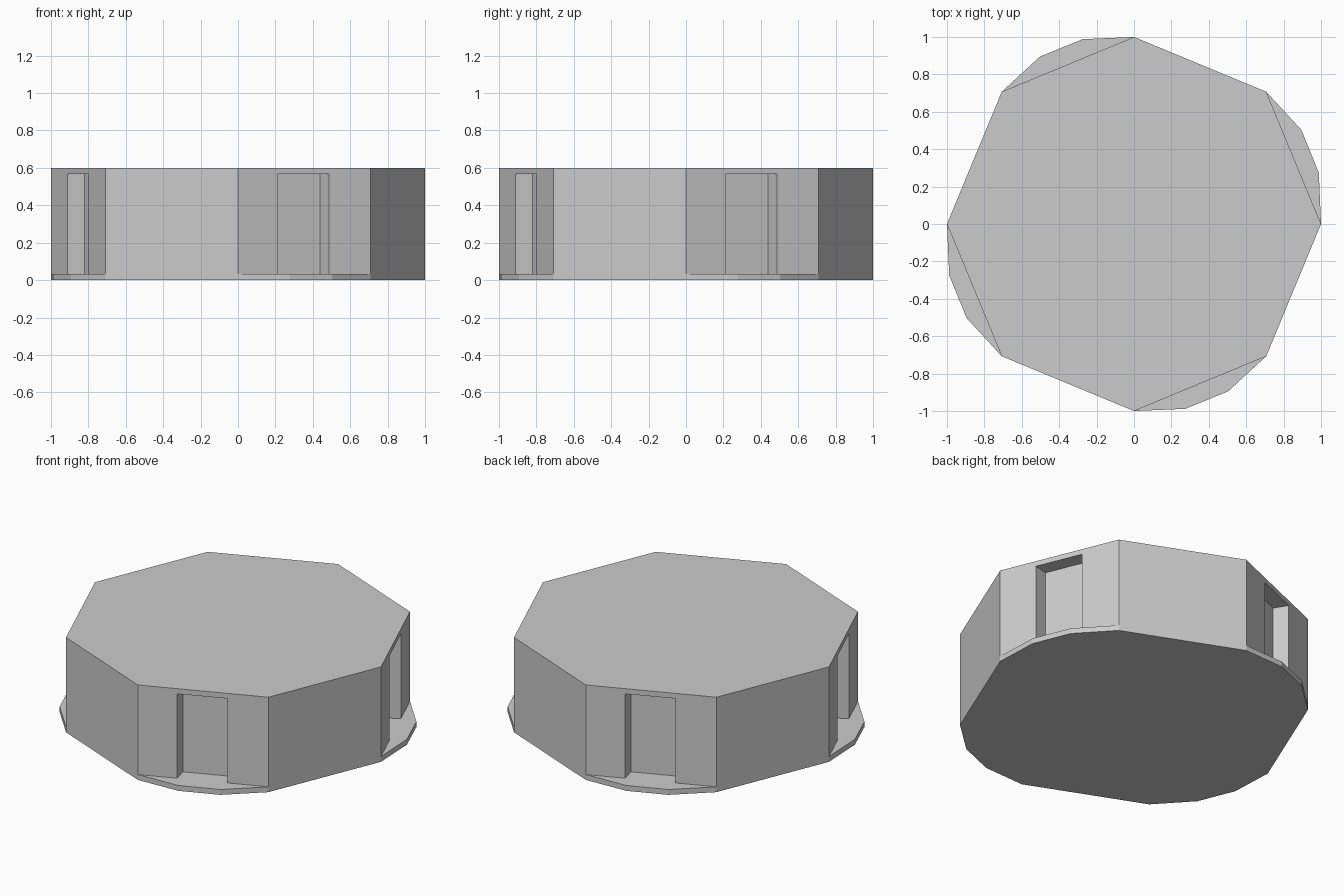
import bpy, bmesh
from math import pi
from mathutils import Vector, Matrix

if "Cube" in bpy.data.objects:
    bpy.data.objects.remove(bpy.data.objects["Cube"])

H, SILL, HEAD = 0.6, 0.034, 0.567   # wall height, doorstep top, doorway top
R = 0.70711

# plan points of one quarter: doorway wall A-B, plain wall B-C
A, B, C = Vector((0, -1)), Vector((R, -R)), Vector((1, 0))
F, G = Vector((0.275, -0.988)), Vector((0.503, -0.895))   # doorstep rim
P, Q = A.lerp(B, 0.30), A.lerp(B, 0.688)                  # doorway opening
p, q = P * 0.9, Q * 0.9                                   # recess, tapering to centre

bm = bmesh.new()
roof, floor = [], []
for k in range(4):
    turn = Matrix.Rotation(k * pi / 2, 2)

    def face(*pts):
        bm.faces.new([bm.verts.new((*(turn @ v), z)) for v, z in pts])

    def wall(a, b, lo, hi):
        face((a, lo), (b, lo), (b, hi), (a, hi))

    # wall around the doorway
    face((A, SILL), (P, SILL), (P, HEAD), (Q, HEAD), (Q, SILL), (B, SILL), (B, H), (A, H))
    # doorway recess
    wall(P, p, SILL, HEAD)
    wall(p, q, SILL, HEAD)
    wall(q, Q, SILL, HEAD)
    face((P, HEAD), (p, HEAD), (q, HEAD), (Q, HEAD))
    # plain wall
    face((B, 0), (C, 0), (C, SILL), (C, H), (B, H), (B, SILL))
    # doorstep
    face(*[(v, SILL) for v in (A, F, G, B, Q, q, p, P)])
    for a, b in ((A, F), (F, G), (G, B)):
        wall(a, b, 0, SILL)
    roof += [turn @ v for v in (A, B)]
    floor += [turn @ v for v in (A, F, G, B)]

# flat roof and underside
bm.faces.new([bm.verts.new((v.x, v.y, H)) for v in roof])
bm.faces.new([bm.verts.new((v.x, v.y, 0)) for v in reversed(floor)])

bmesh.ops.remove_doubles(bm, verts=bm.verts, dist=1e-4)
bmesh.ops.recalc_face_normals(bm, faces=bm.faces)
mesh = bpy.data.meshes.new("octagonal_building")
bm.to_mesh(mesh)
bm.free()
bpy.context.collection.objects.link(bpy.data.objects.new("octagonal_building", mesh))
